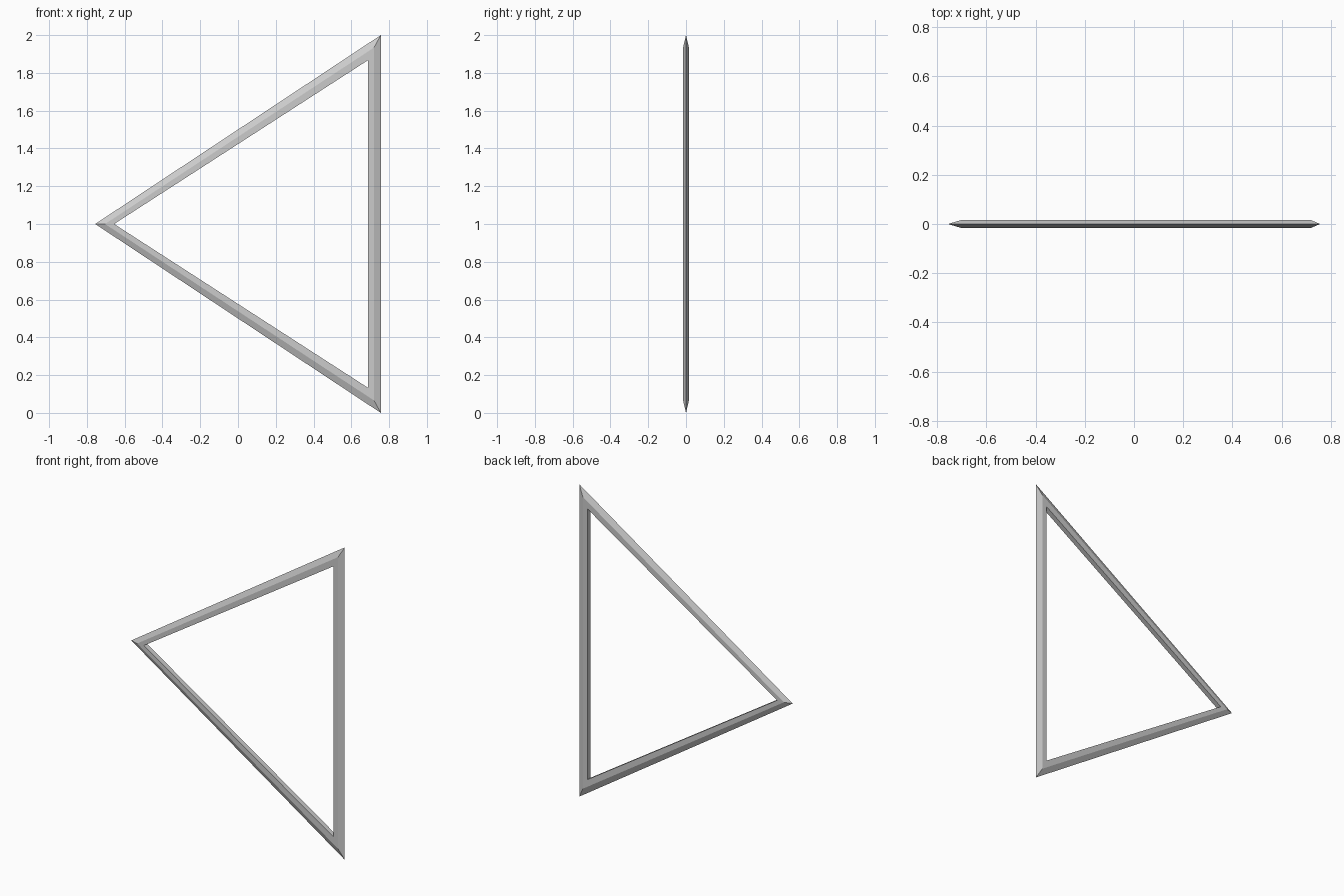
import bpy, bmesh

if "Cube" in bpy.data.objects:
    bpy.data.objects.remove(bpy.data.objects["Cube"])

# Triangle loops as (left tip x, right side x, half height of right side)
OUTER = (-0.756, 0.756, 1.0)
RIDGE = (-0.704, 0.72, 0.934)
INNER = (-0.656, 0.688, 0.867)
T = 0.0155  # half thickness

bm = bmesh.new()


def loop(size, y):
    left, right, h = size
    return [bm.verts.new((x, y, z + 1)) for x, z in ((left, 0), (right, -h), (right, h))]


# Five-sided bar section: sharp outer edge, flat front and back, flat inner wall
loops = [loop(OUTER, 0), loop(RIDGE, -T), loop(INNER, -T), loop(INNER, T), loop(RIDGE, T)]
for i, a in enumerate(loops):
    b = loops[(i + 1) % len(loops)]
    for j in range(3):
        k = (j + 1) % 3
        bm.faces.new((a[j], a[k], b[k], b[j]))
bmesh.ops.recalc_face_normals(bm, faces=bm.faces)

# Triangular frame object
mesh = bpy.data.meshes.new("triangle_frame")
bm.to_mesh(mesh)
bm.free()
frame = bpy.data.objects.new("triangle_frame", mesh)
bpy.context.collection.objects.link(frame)
